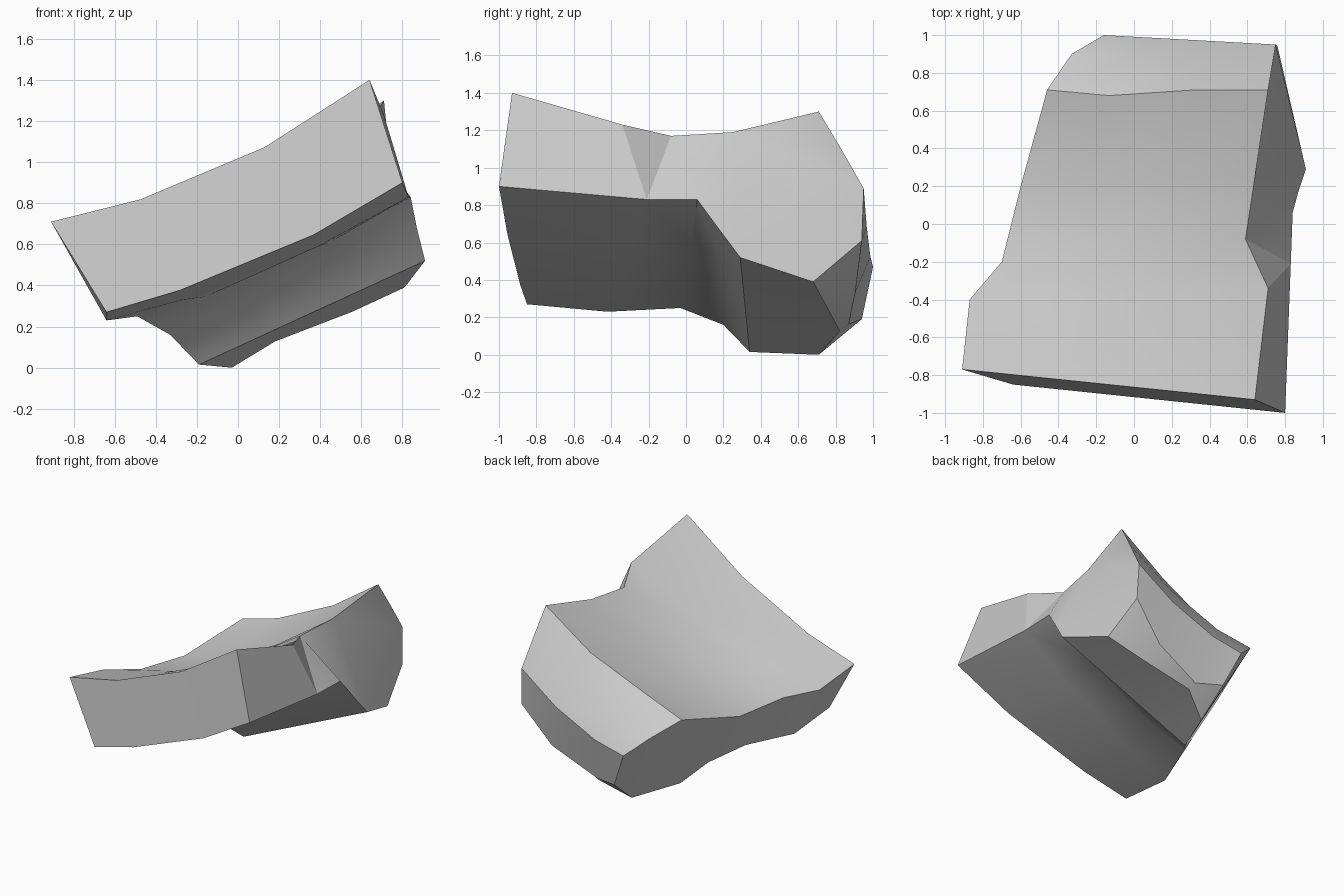
import bpy, bmesh, math
from mathutils import Vector

if "Cube" in bpy.data.objects:
    bpy.data.objects.remove(bpy.data.objects["Cube"], do_unlink=True)

# One flat grey for the whole block
grey = bpy.data.materials.new("plain_grey")
grey.use_nodes = True
color = (0.6, 0.6, 0.6, 1)
grey.diffuse_color = color
grey.node_tree.nodes["Principled BSDF"].inputs["Base Color"].default_value = color

# Four corner rails, running from front to back
top_left = [(-.91, -.77, .71), (-.87, -.4, .64), (-.7, -.2, .61), (-.6, .2, .59),
            (-.46, .71, .72), (-.33, .9, .62), (-.16, 1, .47)]
top_right = [(.64, -.93, 1.4), (.71, -.34, 1.23), (.59, -.08, 1.17), (.64, .25, 1.19),
             (.71, .71, 1.3), (.73, .83, 1.1), (.75, .95, .89)]
low_left = [(-.64, -.85, .27), (-.64, -.42, .23), (-.49, -.03, .25), (-.33, .2, .16),
            (-.19, .34, .015), (-.03, .71, 0), (-.04, .94, .19)]
low_right = [(.8, -1, .9), (.83, -.21, .83), (.84, .06, .83), (.87, .17, .68),
             (.91, .29, .52), (.81, .68, .39), (.76, .94, .61)]

# Offsets (y, z) of the two inner points of each cross-section from the line between its rails
top_shift = [[(0, -.085), (0, -.1)], [(0, -.09), (0, -.09)], [(0, -.09), (0, -.09)],
             [(0, -.09), (0, -.09)], [(-.03, -.06), (0, -.075)], [(0, -.08), (0, -.08)],
             [(0, -.065), (0, -.07)]]
low_shift = [[(0, -.05), (0, -.065)], [(0, -.05), (0, -.06)], [(0, -.05), (0, -.05)],
             [(0, 0), (0, 0)], [(0, 0), (0, 0)], [(.12, .03), (.055, 0)],
             [(-.07, -.13), (-.035, -.15)]]


def span(a, b, fractions, shifts):
    """Four points from a to b, the middle two moved off the straight line."""
    a, b = Vector(a), Vector(b)
    inner = [a.lerp(b, f) + Vector((0, *s)) for f, s in zip(fractions, shifts)]
    return [a, *inner, b]


bm = bmesh.new()
rings = []
for tl, tr, ll, lr, ts, ls in zip(top_left, top_right, low_left, low_right, top_shift, low_shift):
    points = span(tl, tr, (.28, .67), ts) + span(ll, lr, (.25, .7), ls)[::-1]
    rings.append([bm.verts.new(p) for p in points])

# Top, underside and left wall: skin between neighbouring cross-sections
for a, b in zip(rings, rings[1:]):
    for i in (0, 1, 2, 4, 5, 6, 7):
        j = (i + 1) % 8
        bm.faces.new((a[i], a[j], b[j], b[i]))

# Right wall: folded facets between the top (t) and low (b) rails
corner = {"t": 3, "b": 4}
for facet in ("t0 t1 b1 b0", "t1 t2 b1", "t2 b2 b1", "t2 t3 b3 b2", "t3 b4 b3",
              "t3 t4 t5 t6", "t3 t6 b6 b5 b4"):
    bm.faces.new([rings[int(name[1])][corner[name[0]]] for name in facet.split()])

# End caps in strips
for ring in (rings[0], rings[-1]):
    for i in range(3):
        bm.faces.new((ring[i], ring[i + 1], ring[6 - i], ring[7 - i]))
bmesh.ops.recalc_face_normals(bm, faces=bm.faces)

mesh = bpy.data.meshes.new("curved_block")
bm.to_mesh(mesh)
bm.free()
block = bpy.data.objects.new("curved_block", mesh)
bpy.context.collection.objects.link(block)
mesh.materials.append(grey)

# Smooth the broad faces and keep the rim sharp
bpy.ops.object.select_all(action='DESELECT')
block.select_set(True)
bpy.context.view_layer.objects.active = block
bpy.ops.object.shade_smooth_by_angle(angle=math.radians(28))
